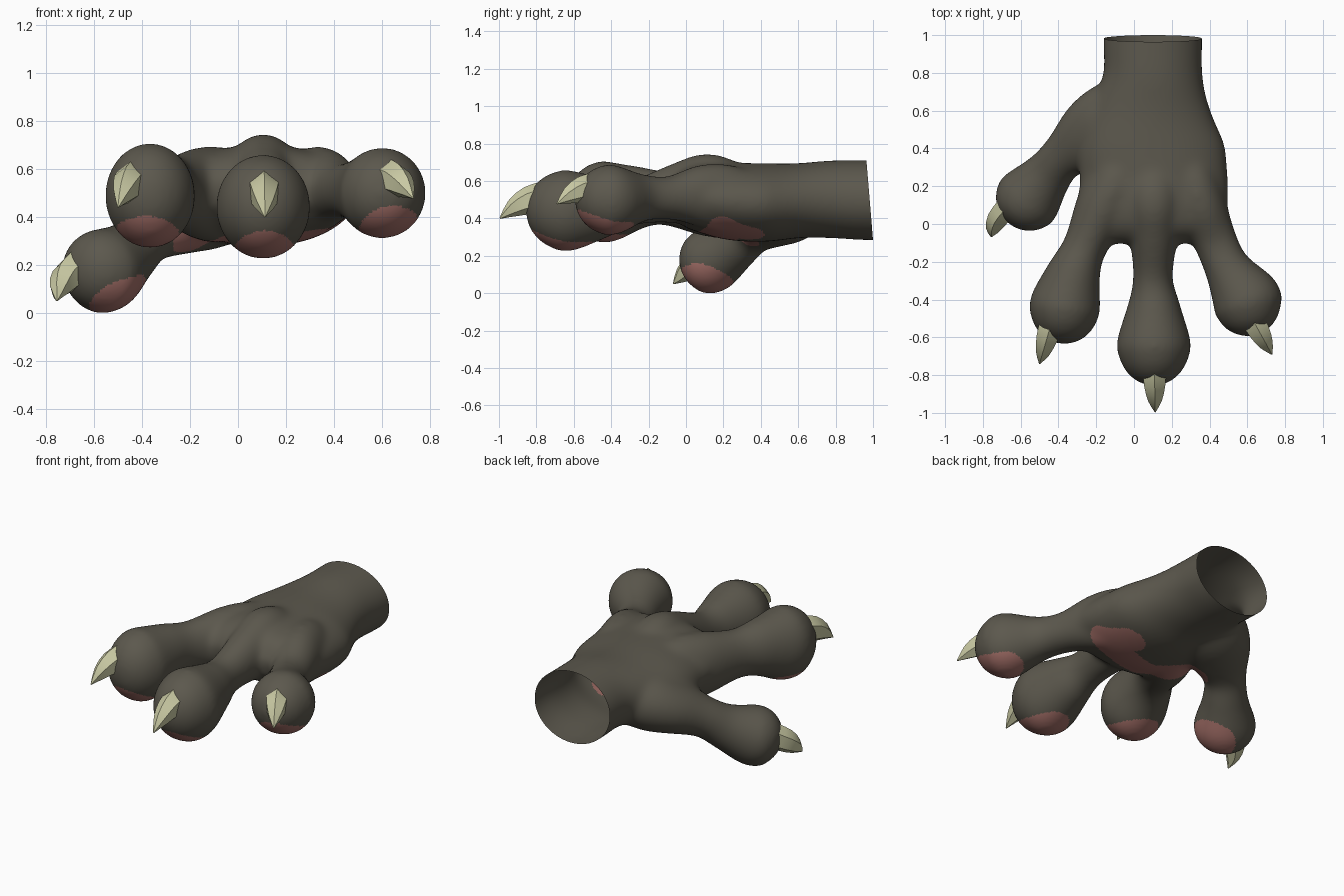
import bpy, bmesh, math
from mathutils import Vector

if "Cube" in bpy.data.objects:
    bpy.data.objects.remove(bpy.data.objects["Cube"])


def material(name, rgb):
    m = bpy.data.materials.new(name)
    m.diffuse_color = (*rgb, 1)
    m.use_nodes = True
    m.node_tree.nodes["Principled BSDF"].inputs["Base Color"].default_value = m.diffuse_color
    return m


HIDE = material("dark hide", (0.107, 0.098, 0.075))
PAD = material("pink pad", (0.365, 0.158, 0.137))
CLAW = material("pale claw", (0.59, 0.59, 0.37))


def spline(pts, steps):
    """Catmull-Rom samples of (x, y, z, half width, half height) stations."""
    p = [Vector(q) for q in pts]
    p = [2 * p[0] - p[1]] + p + [2 * p[-1] - p[-2]]
    out = []
    for i in range(1, len(p) - 2):
        a, b, c, d = p[i - 1:i + 3]
        for s in range(steps):
            t = s / steps
            out.append(0.5 * (2 * b + (c - a) * t + (2 * a - 5 * b + 4 * c - d) * t * t
                              + (3 * b - a - 3 * c + d) * t ** 3))
    return out + [p[-2]]


def loft(bm, pts, sides=32, steps=5):
    """Closed tube of elliptical rings along a path."""
    st = spline(pts, steps)
    rings = []
    for i, q in enumerate(st):
        tan = Vector(st[min(i + 1, len(st) - 1)][:3]) - Vector(st[max(i - 1, 0)][:3])
        tan.normalize()
        side = tan.cross(Vector((0, 0, 1))).normalized()
        up = side.cross(tan)
        rw, rh = max(q[3], 0.003), max(q[4], 0.003)
        rings.append([bm.verts.new(Vector(q[:3]) + side * rw * math.sin(a) + up * rh * math.cos(a))
                      for a in (2 * math.pi * k / sides for k in range(sides))])
    for r0, r1 in zip(rings, rings[1:]):
        for k in range(sides):
            n = (k + 1) % sides
            bm.faces.new((r0[k], r0[n], r1[n], r1[k]))
    bm.faces.new(rings[0][::-1])
    bm.faces.new(rings[-1])


def make_object(name, bm, mats):
    bmesh.ops.recalc_face_normals(bm, faces=bm.faces)
    me = bpy.data.meshes.new(name)
    bm.to_mesh(me)
    bm.free()
    for m in mats:
        me.materials.append(m)
    ob = bpy.data.objects.new(name, me)
    bpy.context.collection.objects.link(ob)
    return ob


def shade(ob, degrees):
    bpy.ops.object.select_all(action='DESELECT')
    ob.select_set(True)
    bpy.context.view_layer.objects.active = ob
    bpy.ops.object.shade_smooth_by_angle(angle=math.radians(degrees))


def toe(bm, neck, ball, heading, rw, rh, length):
    """Narrow neck that swells into a rounded ball."""
    c, d = Vector(ball), Vector(heading).normalized()
    tip = [(*(c + d * length * f), rw * g, rh * g)
           for f, g in ((0, 1), (0.4, 0.93), (0.72, 0.72), (0.93, 0.4), (1.02, 0.02))]
    loft(bm, neck + tip)


# Wrist and palm
bm = bmesh.new()
loft(bm, [(0.10, 1.12, 0.498, 0.262, 0.214), (0.10, 0.95, 0.498, 0.262, 0.214),
          (0.10, 0.78, 0.502, 0.265, 0.208), (0.09, 0.60, 0.495, 0.32, 0.20),
          (0.09, 0.42, 0.485, 0.385, 0.21), (0.105, 0.25, 0.49, 0.392, 0.207),
          (0.10, 0.10, 0.51, 0.395, 0.19), (0.095, -0.02, 0.51, 0.385, 0.155),
          (0.095, -0.10, 0.50, 0.32, 0.06)], 48)

# Toes and thumb
toe(bm, [(0.105, 0.45, 0.50, 0.13, 0.13), (0.105, 0.27, 0.53, 0.155, 0.165),
         (0.105, 0.11, 0.55, 0.16, 0.197), (0.105, -0.06, 0.53, 0.13, 0.16),
         (0.10, -0.28, 0.485, 0.106, 0.12), (0.105, -0.43, 0.46, 0.14, 0.16)],
    (0.105, -0.62, 0.443), (0, -1, 0), 0.196, 0.218, 0.236)
toe(bm, [(0.27, 0.38, 0.50, 0.13, 0.14), (0.315, 0.22, 0.51, 0.14, 0.178),
         (0.36, 0.08, 0.52, 0.135, 0.168),
         (0.43, -0.09, 0.51, 0.117, 0.117), (0.493, -0.23, 0.51, 0.124, 0.127)],
    (0.59, -0.39, 0.50), (0.35, -1, 0), 0.185, 0.19, 0.206)
toe(bm, [(-0.04, 0.38, 0.47, 0.15, 0.17), (-0.09, 0.22, 0.49, 0.16, 0.20),
         (-0.165, 0.08, 0.50, 0.15, 0.19),
         (-0.26, -0.12, 0.51, 0.117, 0.147), (-0.318, -0.26, 0.51, 0.145, 0.172)],
    (-0.362, -0.42, 0.49), (-0.15, -1, 0), 0.188, 0.22, 0.216)
toe(bm, [(0.05, 0.62, 0.49, 0.20, 0.15), (-0.12, 0.54, 0.44, 0.21, 0.175),
         (-0.25, 0.45, 0.39, 0.187, 0.152), (-0.375, 0.355, 0.325, 0.125, 0.12),
         (-0.457, 0.26, 0.25, 0.132, 0.135)],
    (-0.555, 0.14, 0.18), (-0.68, -0.78, -0.12), 0.178, 0.178, 0.176)
blank = make_object("paw_blank", bm, [])

# Fuse the limbs into one soft skin
rm = blank.modifiers.new("fuse", 'REMESH')
rm.mode, rm.voxel_size = 'VOXEL', 0.011
sm = blank.modifiers.new("soften", 'SMOOTH')
sm.factor, sm.iterations = 0.5, 60
fused = bpy.data.meshes.new_from_object(blank.evaluated_get(bpy.context.evaluated_depsgraph_get()))
bpy.data.objects.remove(blank)
bm = bmesh.new()
bm.from_mesh(fused)

# Open, slightly slanted wrist end
bmesh.ops.bisect_plane(bm, geom=bm.verts[:] + bm.edges[:] + bm.faces[:], clear_outer=True,
                       plane_co=(0, 0.982, 0.5), plane_no=(0, 1, 0.083))
paw = make_object("paw", bm, [HIDE, PAD])

# Pads: ellipsoid zones under each ball, plus a bent palm pad
BALL_PADS = [((0.11, -0.69, 0.25), (0.125, 0.205, 0.125)),
             ((-0.38, -0.49, 0.30), (0.14, 0.205, 0.13)),
             ((0.63, -0.455, 0.355), (0.125, 0.18, 0.125)),
             ((-0.50, 0.11, 0.08), (0.135, 0.145, 0.125))]
PALM_PAD = [((0.37, 0.20), (0.31, 0.33), 0.09), ((0.33, 0.20), (0.05, 0.14), 0.10),
            ((0.05, 0.14), (-0.18, 0.30), 0.09)]


def near_segment(p, a, b, r):
    a, b = Vector(a), Vector(b)
    t = max(0, min(1, (p - a).dot(b - a) / (b - a).length_squared))
    return (p - a - (b - a) * t).length < r


for f in paw.data.polygons:
    c = f.center
    on_ball = any(sum(((c[i] - o[i]) / r[i]) ** 2 for i in range(3)) < 1 for o, r in BALL_PADS)
    on_palm = (f.normal.z < -0.15 and c.z > 0.2 and
               any(near_segment(Vector(c[:2]), *s) for s in PALM_PAD))
    f.material_index = int(on_ball or on_palm)
shade(paw, 60)

# Curved, ridged claws: root, tip, arch, half width, half height
CLAWS = {"middle_claw": ((0.108, -0.76, 0.515), (0.112, -0.995, 0.40), (0, 0, 0.09), 0.072, 0.083),
         "right_claw": ((0.622, -0.495, 0.565), (0.73, -0.69, 0.478), (0, 0, 0.08), 0.072, 0.078),
         "left_claw": ((-0.435, -0.515, 0.55), (-0.50, -0.74, 0.44), (0, 0, 0.10), 0.072, 0.088),
         "thumb_claw": ((-0.67, 0.09, 0.185), (-0.755, -0.068, 0.05), (-0.08, 0, 0.03), 0.068, 0.077)}
for name, (root, tip, arch, w, h) in CLAWS.items():
    root, tip = Vector(root), Vector(tip)
    stations = []
    for f, g in ((0, 1), (0.35, 0.9), (0.7, 0.58), (1, 0.03)):
        p = root.lerp(tip, f) + Vector(arch) * f * (1 - f)
        stations.append((*p, w * g, h * g))
    bm = bmesh.new()
    loft(bm, stations, sides=6, steps=2)
    shade(make_object(name, bm, [CLAW]), 40)
